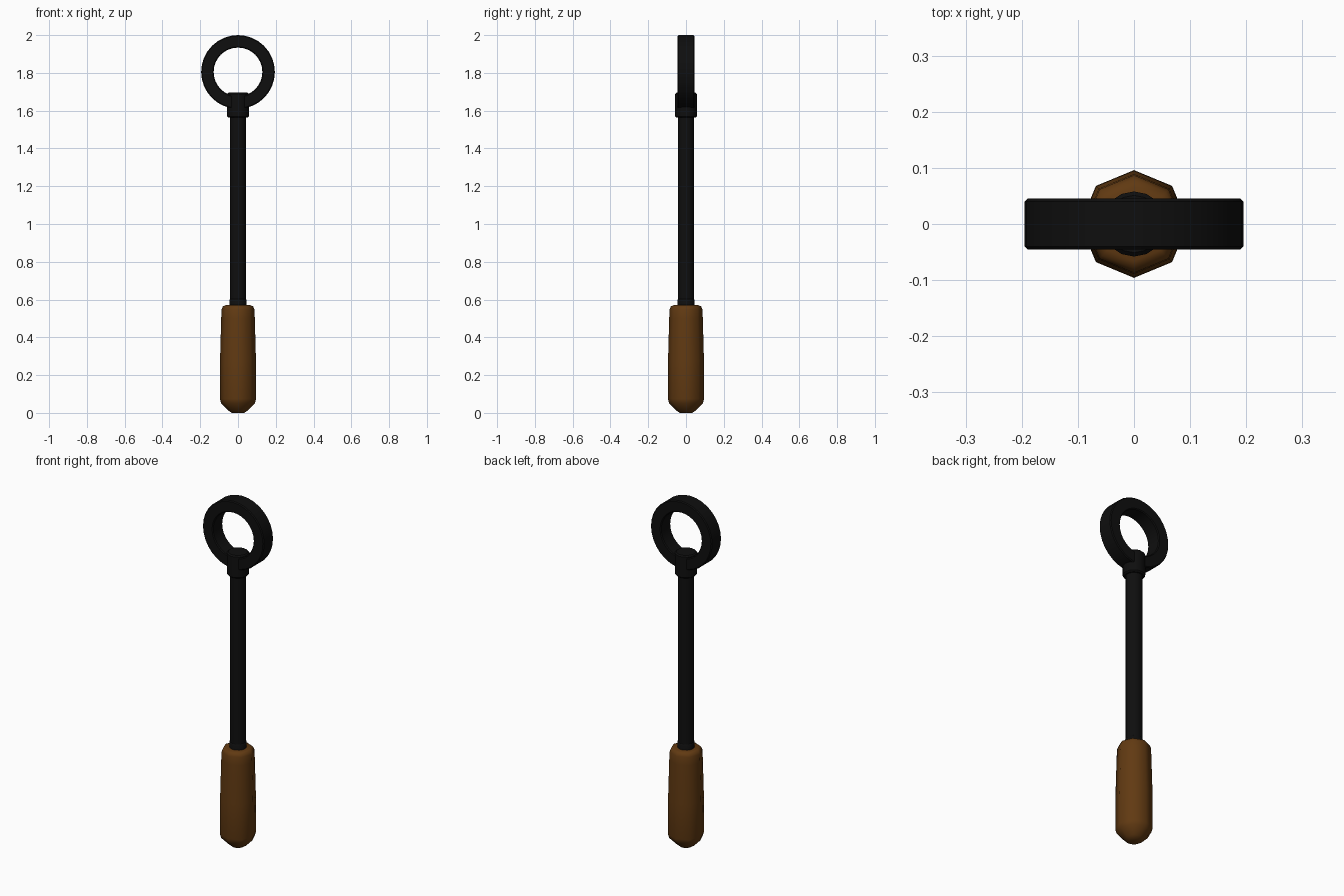
import bpy, math

if "Cube" in bpy.data.objects:
    bpy.data.objects.remove(bpy.data.objects["Cube"])

def material(name, rgb):
    m = bpy.data.materials.new(name)
    m.diffuse_color = (*rgb, 1)
    m.use_nodes = True
    m.node_tree.nodes["Principled BSDF"].inputs["Base Color"].default_value = m.diffuse_color
    return m

BLACK = material("black metal", (0.0045, 0.0045, 0.0045))
BROWN = material("brown wood", (0.12, 0.042, 0.006))

def lathe(name, profile, sides, mat, axis="z", centre_z=0.0, closed=False, angle=40):
    """Spin (radius, height) points; closed makes a ring, otherwise ends are capped."""
    verts, faces = [], []
    n = len(profile)
    for r, h in profile:
        for i in range(sides):
            a = 2 * math.pi * i / sides
            x, y = r * math.cos(a), r * math.sin(a)
            verts.append((x, y, h + centre_z) if axis == "z" else (x, -h, y + centre_z))
    for j in range(n if closed else n - 1):
        k = (j + 1) % n
        for i in range(sides):
            i2 = (i + 1) % sides
            faces.append((j * sides + i, j * sides + i2, k * sides + i2, k * sides + i))
    if not closed:
        faces.append(tuple(reversed(range(sides))))
        faces.append(tuple(range((n - 1) * sides, n * sides)))
    mesh = bpy.data.meshes.new(name)
    mesh.from_pydata(verts, [], faces)
    mesh.materials.append(mat)
    ob = bpy.data.objects.new(name, mesh)
    bpy.context.collection.objects.link(ob)
    bpy.ops.object.select_all(action="DESELECT")
    ob.select_set(True)
    bpy.context.view_layer.objects.active = ob
    bpy.ops.object.shade_smooth_by_angle(angle=math.radians(angle))
    return ob

# octagonal wooden grip with tapered butt
lathe("handle", [(0.033, 0), (0.05, 0.012), (0.09, 0.052), (0.096, 0.075), (0.095, 0.28),
                 (0.089, 0.5), (0.087, 0.548), (0.08, 0.564), (0.066, 0.57)], 8, BROWN, angle=50)

# long metal rod with a small ferrule at the grip
lathe("rod", [(0.043, 0.54), (0.043, 1.6)], 16, BLACK)
lathe("ferrule", [(0.046, 0.55), (0.046, 0.598), (0.043, 0.602)], 16, BLACK)

# collar joining rod and ring
lathe("collar", [(0.051, 1.563), (0.058, 1.57), (0.058, 1.688), (0.051, 1.695)], 16, BLACK)

# flat-sided ring facing the front, with softened edges
lathe("ring", [(0.134, -0.045), (0.19, -0.045), (0.195, -0.04), (0.195, 0.04),
               (0.19, 0.045), (0.134, 0.045), (0.129, 0.04), (0.129, -0.04)],
      32, BLACK, axis="y", centre_z=1.805, closed=True)
